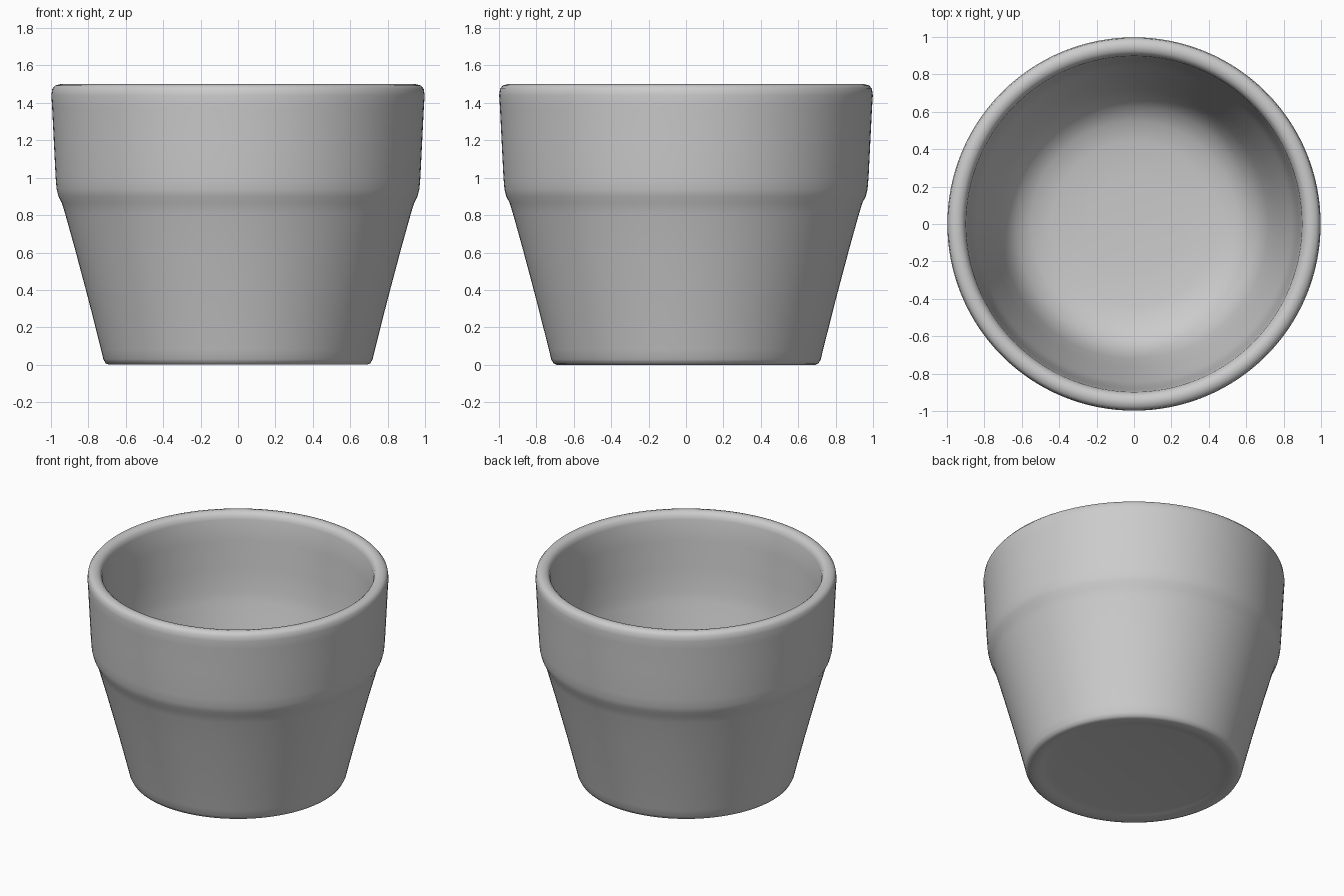
import bpy, bmesh, math

# Half cross-section (radius, height): underside, outer wall, rim, inner wall, floor
profile = [
    (0, 0.015), (0.56, 0.015), (0.61, 0.008), (0.64, 0.0), (0.69, 0.0),
    (0.708, 0.008), (0.72, 0.03), (0.732, 0.08),
    (0.795, 0.33), (0.872, 0.62), (0.925, 0.81), (0.942, 0.865),
    (0.96, 0.90), (0.97, 0.94), (0.975, 1.0), (0.985, 1.2), (0.994, 1.38),
    (0.998, 1.44), (0.993, 1.475), (0.978, 1.493), (0.95, 1.5),
    (0.925, 1.494), (0.907, 1.478), (0.898, 1.45),
    (0.888, 1.3), (0.873, 1.1), (0.86, 0.94), (0.845, 0.87), (0.825, 0.79),
    (0.765, 0.55), (0.72, 0.38), (0.685, 0.285), (0.63, 0.21),
    (0.55, 0.16), (0.44, 0.135), (0.25, 0.125), (0, 0.12),
]

# Spin the profile into a closed pot
bm = bmesh.new()
verts = [bm.verts.new((r, 0, z)) for r, z in profile]
edges = [bm.edges.new(pair) for pair in zip(verts, verts[1:])]
bmesh.ops.spin(bm, geom=verts + edges, axis=(0, 0, 1), cent=(0, 0, 0),
               angle=math.tau, steps=128, use_merge=True)
bmesh.ops.remove_doubles(bm, verts=bm.verts, dist=0.0005)
bmesh.ops.recalc_face_normals(bm, faces=bm.faces)
for face in bm.faces:
    face.smooth = True

mesh = bpy.data.meshes.new("plant_pot")
bm.to_mesh(mesh)
bm.free()
pot = bpy.data.objects.new("plant_pot", mesh)
bpy.context.collection.objects.link(pot)
